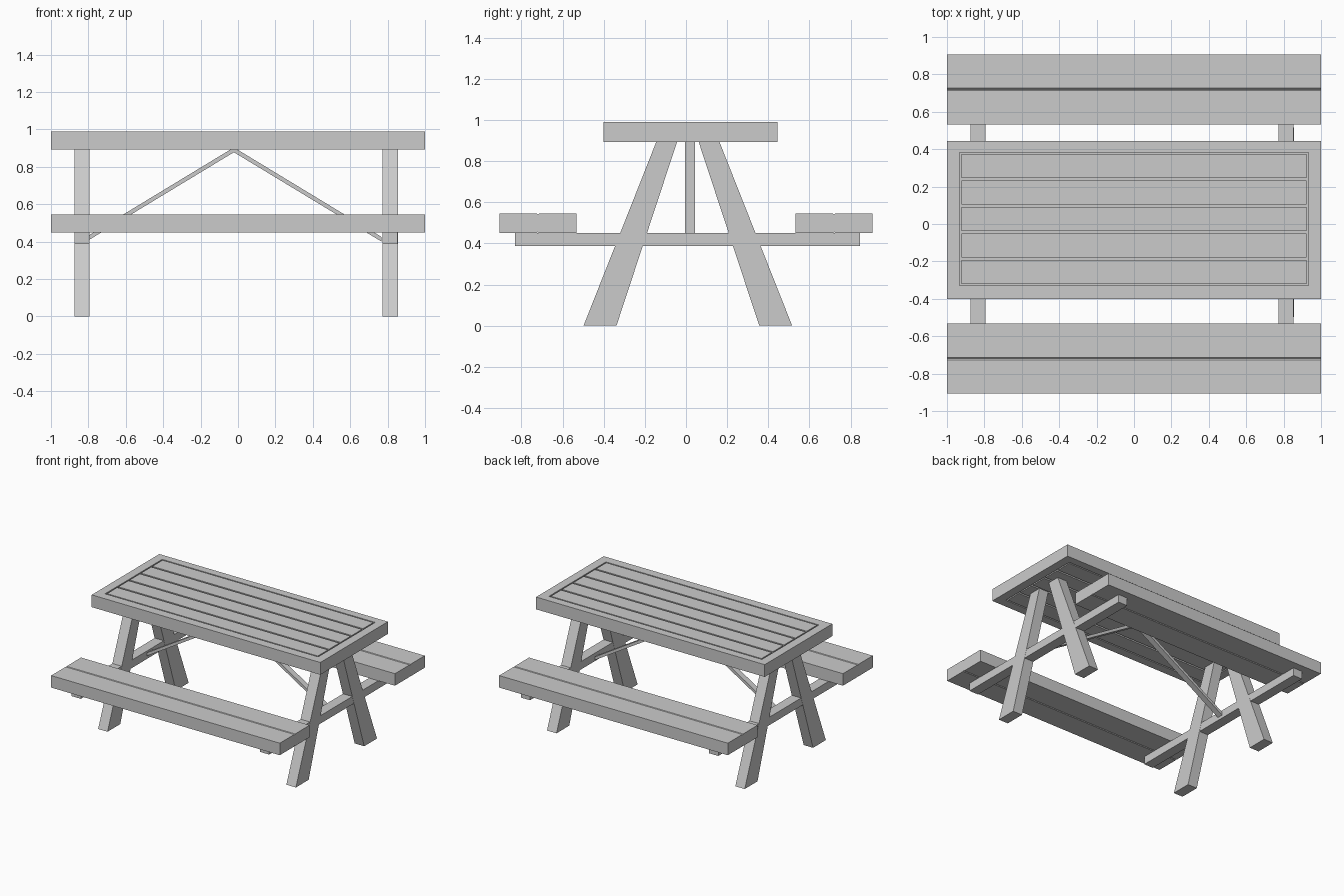
import bpy
import bmesh
from mathutils import Vector

if "Cube" in bpy.data.objects:
    bpy.data.objects.remove(bpy.data.objects["Cube"])


def finish(name, bm):
    bmesh.ops.recalc_face_normals(bm, faces=bm.faces)
    mesh = bpy.data.meshes.new(name)
    bm.to_mesh(mesh)
    bm.free()
    ob = bpy.data.objects.new(name, mesh)
    bpy.context.collection.objects.link(ob)
    return ob


def prism(name, profile, axis, lo, hi):
    """Extrude a 2D profile: (y, z) along x, (x, z) along y, (x, y) along z."""
    bm = bmesh.new()

    def place(p, t):
        co = list(p)
        co.insert("xyz".index(axis), t)
        return bm.verts.new(co)

    face = bm.faces.new([place(p, lo) for p in profile])
    move = Vector([hi - lo if a == axis else 0 for a in "xyz"])
    ext = bmesh.ops.extrude_face_region(bm, geom=[face], use_keep_orig=True)
    bmesh.ops.translate(bm, vec=move,
                        verts=[g for g in ext["geom"] if isinstance(g, bmesh.types.BMVert)])
    return finish(name, bm)


def box(name, x, y, z):
    return prism(name, [(x[0], y[0]), (x[1], y[0]), (x[1], y[1]), (x[0], y[1])], "z", *z)


# Table top: a closed rectangular frame around the planks
TOP_Z = (0.893, 0.99)
outer = [(-1, -0.4), (1, -0.4), (1, 0.445), (-1, 0.445)]
inner = [(-0.932, -0.33), (0.932, -0.33), (0.932, 0.383), (-0.932, 0.383)]
bm = bmesh.new()
rings = [[bm.verts.new((*p, z)) for p in loop]
         for loop, z in ((outer, TOP_Z[0]), (outer, TOP_Z[1]), (inner, TOP_Z[1]), (inner, TOP_Z[0]))]
for r in range(4):
    a, b = rings[r], rings[(r + 1) % 4]
    for i in range(4):
        j = (i + 1) % 4
        bm.faces.new((a[i], a[j], b[j], b[i]))
finish("table_frame", bm)

# Five planks, with a recessed core closing the gaps between them
gap, y0, y1 = 0.014, -0.32, 0.373
width = (y1 - y0 - 4 * gap) / 5
for i in range(5):
    y = y0 + i * (width + gap)
    box(f"table_plank_{i + 1}", (-0.922, 0.922), (y, y + width), TOP_Z)
box("table_core", (-0.94, 0.94), (-0.34, 0.39), (0.913, 0.97))

# Benches: two boards each, parted by a small V groove above and below
b0, b1, seam, g = 0.533, 0.906, 0.72, 0.006
z0, z1 = 0.45, 0.545
bench = [(b0, z0), (seam - g, z0), (seam, z0 + g), (seam + g, z0), (b1, z0),
         (b1, z1), (seam + g, z1), (seam, z1 - g), (seam - g, z1), (b0, z1)]
for name, s in (("front_bench", -1), ("back_bench", 1)):
    prism(name, [(s * y, z) for y, z in bench], "x", -1, 1)

# Tapered splayed legs and the cross beam at each end
CX, CY = -0.01, 0.009
leg = [(0.347, 0), (0.507, 0), (0.153, 0.895), (0.052, 0.895)]
for end, x in (("left", (-0.875, -0.793)), ("right", (0.772, 0.855))):
    for side, s in (("front", -1), ("back", 1)):
        prism(f"{side}_{end}_leg", [(CY + s * y, z) for y, z in leg], "x", *x)
    box(f"{end}_cross_beam", (x[0] + 0.001, x[1] - 0.001), (-0.83, 0.845), (0.387, 0.45))

# Diagonal braces from the cross beams up to the middle of the table
brace = [(0.0, 0.893), (0.018, 0.893), (0.79, 0.425), (0.79, 0.4), (0.0, 0.878)]
for end, s in (("left", -1), ("right", 1)):
    prism(f"{end}_brace", [(CX - 0.012 + s * x, z) for x, z in brace], "y", -0.004, 0.043)
